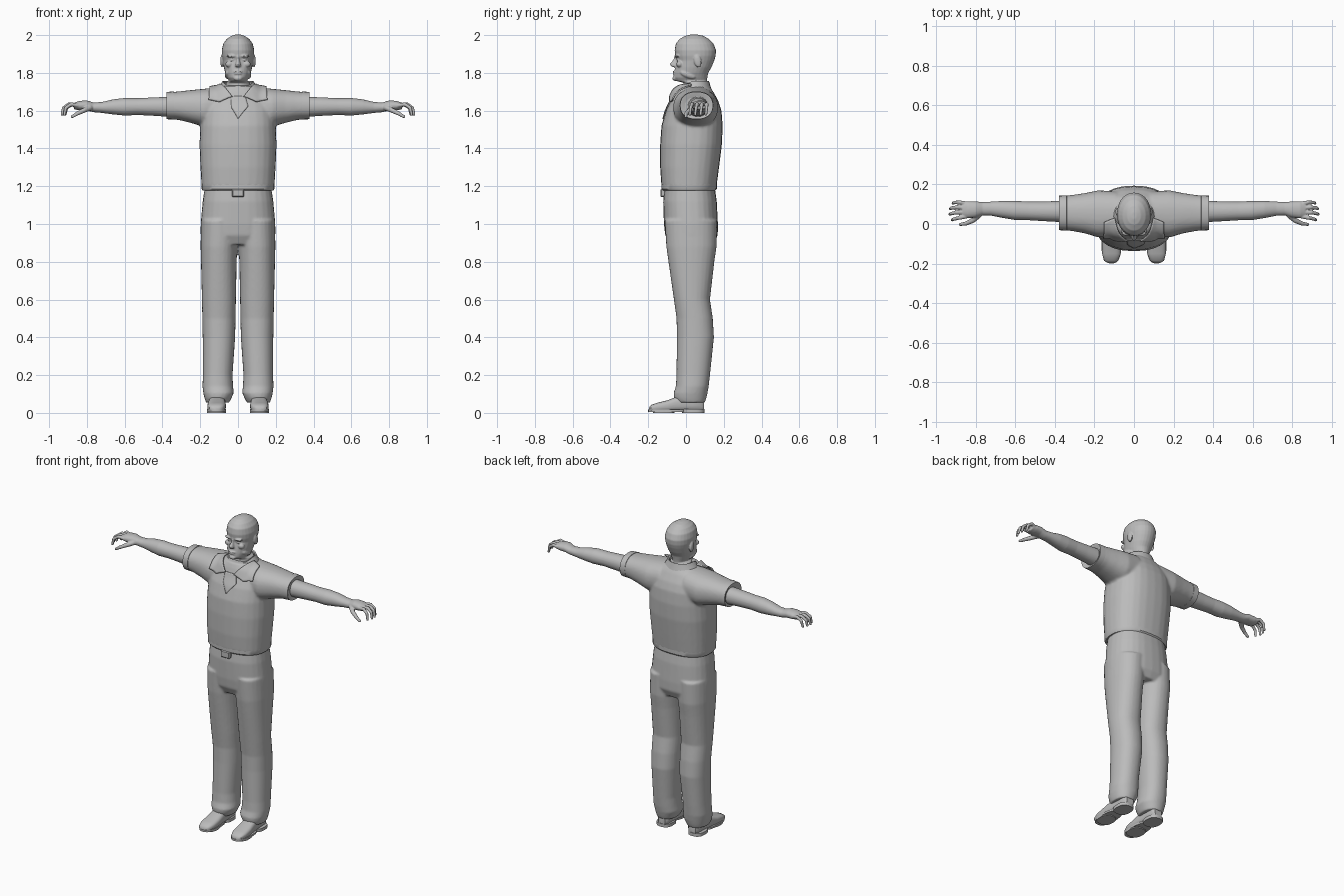
import bpy, bmesh, math
from mathutils import Vector, Matrix

grey = bpy.data.materials.new("plain grey")
grey.diffuse_color = (0.5, 0.5, 0.5, 1)


def loft(bm, axis, rings, power=2.3, n=28, sx=1, caps=True):
    """Rings are (t, a0, a1, b0, b1): position on axis, then bounds on the other two."""
    loops = []
    for t, a0, a1, b0, b1 in rings:
        loop = []
        for i in range(n):
            c, s = math.cos(2 * math.pi * i / n), math.sin(2 * math.pi * i / n)
            a = (a0 + a1) / 2 + (a1 - a0) / 2 * math.copysign(abs(c) ** (2 / power), c)
            b = (b0 + b1) / 2 + (b1 - b0) / 2 * math.copysign(abs(s) ** (2 / power), s)
            p = {'x': (t, a, b), 'y': (a, t, b), 'z': (a, b, t)}[axis]
            loop.append(bm.verts.new((p[0] * sx, p[1], p[2])))
        loops.append(loop)
    for l0, l1 in zip(loops, loops[1:]):
        for i in range(n):
            j = (i + 1) % n
            bm.faces.new((l0[i], l0[j], l1[j], l1[i]))
    if caps:
        bm.faces.new(loops[0])
        bm.faces.new(loops[-1])


def column(bm, rows, **kw):
    """Symmetric vertical loft from rows of (z, half width, y front, y back)."""
    loft(bm, 'z', [(z, -w, w, y0, y1) for z, w, y0, y1 in rows], **kw)


def blob(bm, pos, size, rot=0):
    m = Matrix.Translation(pos) @ Matrix.Rotation(rot, 4, 'X') @ Matrix.Diagonal((*size, 1))
    bmesh.ops.create_icosphere(bm, subdivisions=2, radius=1, matrix=m)


def digit(bm, path, r0, r1, sx):
    """Finger made of overlapping balls along a bent path."""
    total = (len(path) - 1) * 7
    for k in range(total + 1):
        i, f = min(k // 7, len(path) - 2), k / 7
        p = Vector(path[i]).lerp(Vector(path[i + 1]), f - i)
        r = r0 + (r1 - r0) * k / total
        blob(bm, (p.x * sx, p.y, p.z), (r, r, r))


def finish(bm, name, voxel=0, smooth=0, angle=40):
    bmesh.ops.recalc_face_normals(bm, faces=bm.faces)
    me = bpy.data.meshes.new(name)
    bm.to_mesh(me)
    bm.free()
    me.materials.append(grey)
    ob = bpy.data.objects.new(name, me)
    bpy.context.collection.objects.link(ob)
    if voxel:
        r = ob.modifiers.new("fuse", 'REMESH')
        r.mode, r.voxel_size, r.use_smooth_shade = 'VOXEL', voxel, True
        if smooth:
            s = ob.modifiers.new("soften", 'SMOOTH')
            s.factor, s.iterations = 0.5, smooth
    else:
        bpy.ops.object.select_all(action='DESELECT')
        ob.select_set(True)
        bpy.context.view_layer.objects.active = ob
        bpy.ops.object.shade_smooth_by_angle(angle=math.radians(angle))
    return ob


# Head and neck
bm = bmesh.new()
column(bm, [(1.64, .08, -.03, .125), (1.70, .068, -.018, .118), (1.748, .064, -.012, .112),
            (1.758, .048, -.056, .111), (1.775, .058, -.066, .113), (1.80, .068, -.063, .118),
            (1.83, .075, -.058, .135), (1.866, .08, -.05, .15), (1.89, .085, -.057, .157),
            (1.92, .086, -.06, .159), (1.955, .078, -.054, .146), (1.98, .059, -.034, .121),
            (1.996, .035, -.004, .092), (2.003, .012, .025, .06)], power=2.1)
loft(bm, 'z', [(1.89, -.007, .007, -.062, -.03), (1.87, -.008, .008, -.067, -.03),
               (1.847, -.014, .014, -.086, -.03), (1.836, -.017, .017, -.08, -.03),
               (1.831, -.012, .012, -.068, -.03)], n=12)
blob(bm, (0, -.058, 1.771), (.024, .015, .014))
blob(bm, (0, -.061, 1.806), (.026, .011, .005))
blob(bm, (0, -.061, 1.795), (.022, .011, .005))
for s in (1, -1):
    blob(bm, (s * .033, -.047, 1.889), (.03, .014, .008))
    blob(bm, (s * .031, -.039, 1.869), (.014, .012, .008))
    blob(bm, (s * .046, -.034, 1.846), (.022, .018, .018))
    blob(bm, (s * .055, .01, 1.79), (.016, .045, .018), -.35)
    blob(bm, (s * .085, .062, 1.862), (.009, .02, .035), .2)
finish(bm, "head", .004, 3)

# Bare arms with hands
bm = bmesh.new()
for s in (1, -1):
    loft(bm, 'x', [(.30, .01, .12, 1.565, 1.675), (.375, .01, .117, 1.568, 1.673),
                   (.45, .014, .114, 1.573, 1.670), (.53, .019, .113, 1.577, 1.666),
                   (.60, .020, .117, 1.574, 1.667), (.66, .030, .117, 1.580, 1.660),
                   (.72, .042, .113, 1.588, 1.646), (.765, .044, .111, 1.592, 1.643),
                   (.80, .033, .114, 1.600, 1.654), (.84, .029, .115, 1.602, 1.652),
                   (.868, .034, .110, 1.607, 1.642)], power=2.1, sx=s)
    for y, reach in ((.103, -.016), (.082, -.002), (.06, 0), (.038, -.012)):
        d = y - .07
        digit(bm, [(.85, y, 1.628), (.895 + reach, y + d * .2, 1.634),
                   (.924 + reach, y + d * .3 - .004, 1.615), (.931 + reach, y + d * .3 - .008, 1.580)],
              .0115, .008, s)
    digit(bm, [(.785, .045, 1.615), (.815, .018, 1.602), (.85, .002, 1.585), (.878, -.002, 1.568)],
          .016, .0085, s)
finish(bm, "arms", .004, 2)

# Shirt body with sleeves
bm = bmesh.new()
column(bm, [(1.178, .182, -.116, .152), (1.2, .193, -.130, .162), (1.3, .199, -.137, .175),
            (1.42, .204, -.137, .19), (1.52, .2, -.130, .194), (1.6, .195, -.107, .188),
            (1.65, .178, -.083, .172), (1.70, .14, -.066, .145), (1.732, .085, -.05, .122)], power=2.4)
for s in (1, -1):
    loft(bm, 'x', [(.09, -.06, .165, 1.52, 1.725), (.18, -.068, .17, 1.515, 1.716),
                   (.25, -.047, .156, 1.535, 1.709), (.31, -.036, .147, 1.55, 1.702),
                   (.368, -.029, .141, 1.557, 1.697)], sx=s)
shirt = finish(bm, "shirt", .008, 4)

# Sleeve hems
bm = bmesh.new()
for s in (1, -1):
    loft(bm, 'x', [(.368, -.006, .12, 1.575, 1.675), (.378, -.024, .136, 1.562, 1.692),
                   (.378, -.031, .143, 1.555, 1.699), (.34, -.034, .145, 1.553, 1.702),
                   (.335, -.02, .135, 1.57, 1.69)], sx=s)
finish(bm, "sleeve_hems")

# Shirt hem blousing over the waist
bm = bmesh.new()
column(bm, [(1.19, .17, -.11, .145), (1.178, .188, -.122, .156), (1.186, .193, -.13, .163),
            (1.215, .193, -.13, .163), (1.22, .17, -.11, .145)], power=2.4, n=36)
finish(bm, "shirt_hem")

# Trousers
bm = bmesh.new()
column(bm, [(1.195, .176, -.112, .152), (1.12, .187, -.121, .163), (1.0, .198, -.117, .169),
            (.94, .198, -.110, .168), (.89, .18, -.085, .145)], power=2.4)
for s in (1, -1):
    loft(bm, 'z', [(1.02, -.01, .196, -.113, .164), (.88, .003, .198, -.104, .162),
                   (.8, .007, .196, -.093, .150), (.6, .011, .191, -.064, .127),
                   (.5, .013, .189, -.050, .142), (.4, .015, .187, -.048, .148),
                   (.2, .029, .186, -.05, .127), (.14, .026, .188, -.054, .12),
                   (.105, .022, .184, -.066, .114), (.08, .034, .178, -.064, .108),
                   (.055, .046, .17, -.05, .1)], sx=s, power=2.2)
finish(bm, "trousers", .007, 4)

# Belt buckle
bm = bmesh.new()
bmesh.ops.create_cube(bm, size=1, matrix=Matrix.Translation((0, -.122, 1.164)) @ Matrix.Diagonal((.064, .026, .044, 1)))
bmesh.ops.bevel(bm, geom=bm.edges[:], offset=.005, segments=1, affect='EDGES')
finish(bm, "belt_buckle", angle=20)

# Shoes: soles and uppers
bm = bmesh.new()
for s in (1, -1):
    loft(bm, 'y', [(y, c - w, c + w, .006, h) for y, c, w, h in (
        (-.196, .117, .018, .028), (-.185, .116, .036, .042), (-.15, .114, .047, .054),
        (-.1, .113, .049, .066), (-.04, .111, .044, .09), (.03, .11, .04, .105),
        (.08, .109, .038, .1), (.094, .109, .025, .08))], power=2.8, sx=s)
finish(bm, "shoe_uppers")
bm = bmesh.new()
for s in (1, -1):
    for z0, z1, y0, y1 in ((.006, .018, -.2, .0), (0, .02, -.02, .098), (0, .008, -.175, -.06)):
        loft(bm, 'z', [(z, .064, .164, y0, y1) for z in (z0, z1)], power=2.6, sx=s)
finish(bm, "shoe_soles")

# Collar band around the neck
bm = bmesh.new()
column(bm, [(1.70, .12, -.066, .14), (1.735, .095, -.052, .128), (1.757, .082, -.035, .122),
            (1.753, .074, -.028, .114), (1.71, .07, -.025, .11)], power=2.1, caps=False)
for v in bm.verts:  # the band drops towards the open throat
    v.co.z -= max(0, .035 - v.co.y) * .45
finish(bm, "collar_band")


def plate(name, outlines, offset, thick):
    """Thin cloth piece laid on the shirt surface."""
    bm = bmesh.new()
    for pts in outlines:
        bm.faces.new([bm.verts.new(p) for p in pts])
    bmesh.ops.triangulate(bm, faces=bm.faces[:])
    for _ in range(3):
        bmesh.ops.subdivide_edges(bm, edges=bm.edges[:], cuts=1, use_grid_fill=True)
    ob = finish(bm, name)
    w = ob.modifiers.new("lay on shirt", 'SHRINKWRAP')
    w.target, w.wrap_method, w.wrap_mode, w.offset = shirt, 'NEAREST_SURFACEPOINT', 'OUTSIDE_SURFACE', offset
    t = ob.modifiers.new("thickness", 'SOLIDIFY')
    t.thickness, t.offset = thick, 0


# Collar flaps and open neckline
plate("collar_flaps", [[(s * x, y, z) for x, y, z in (
    (.03, -.085, 1.675), (.075, -.05, 1.73), (.10, .03, 1.745), (.15, .01, 1.72), (.155, -.09, 1.665),
    (.10, -.1, 1.655))] for s in (1, -1)], .012, .008)
plate("open_neckline", [[(-.04, -.09, 1.68), (-.035, -.11, 1.62), (0, -.135, 1.56),
                         (.055, -.11, 1.63), (.04, -.09, 1.68)]], .003, .006)
